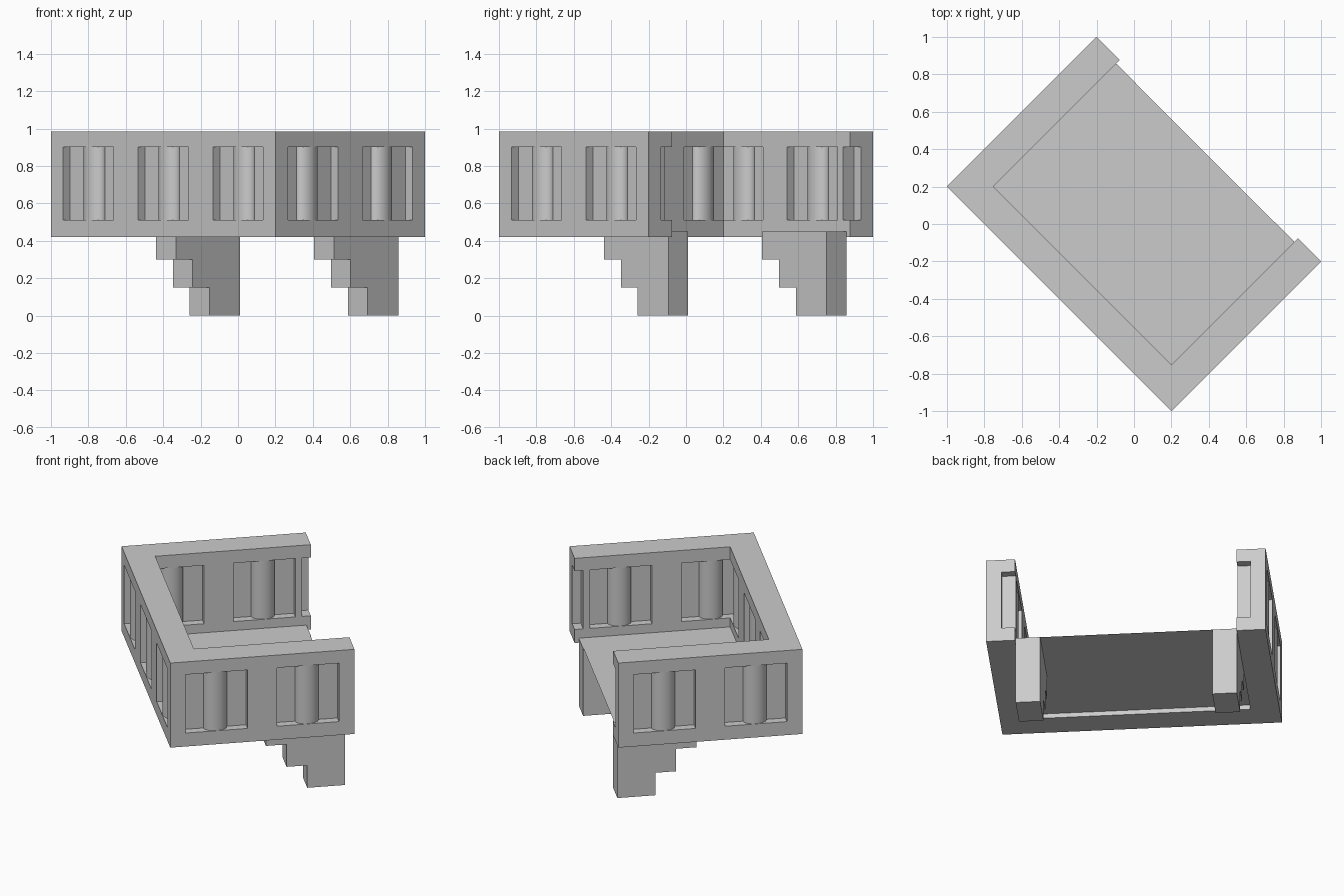
import bpy, bmesh
from math import radians
from mathutils import Matrix

if "Cube" in bpy.data.objects:
    bpy.data.objects.remove(bpy.data.objects["Cube"])

# The balcony is laid out square to the axes, then every part is turned by 45 degrees
TURN = Matrix.Rotation(radians(-45), 4, 'Z')
U, V = 0.849, 0.566          # half length, half depth
T, D = 0.176, 0.053          # wall thickness, panel recess depth
UI, VI = U - T, V - T        # inner faces
Z0, Z1 = 0.42, 0.985         # parapet bottom and top
W0, W1 = 0.51, 0.90          # window bottom and top
HALF = 0.19                  # half window width


def add_object(name, bm):
    bmesh.ops.recalc_face_normals(bm, faces=bm.faces)
    mesh = bpy.data.meshes.new(name)
    bm.to_mesh(mesh)
    bm.free()
    ob = bpy.data.objects.new(name, mesh)
    bpy.context.collection.objects.link(ob)
    return ob


def prism(name, points, offset):
    bm = bmesh.new()
    face = bm.faces.new([bm.verts.new(p) for p in points])
    new = bmesh.ops.extrude_face_region(bm, geom=[face])['geom']
    bmesh.ops.translate(bm, vec=offset, verts=[g for g in new if isinstance(g, bmesh.types.BMVert)])
    return add_object(name, bm)


def box(name, x0, x1, y0, y1, z0, z1):
    return prism(name, [(x0, y0, z0), (x1, y0, z0), (x1, y1, z0), (x0, y1, z0)], (0, 0, z1 - z0))


def column(name, x, y, rx, ry):
    bm = bmesh.new()
    bmesh.ops.create_cone(bm, cap_ends=True, segments=32, radius1=1, radius2=1, depth=W1 - W0,
                          matrix=Matrix.Translation((x, y, (W0 + W1) / 2)) @ Matrix.Diagonal((rx, ry, 1, 1)))
    ob = add_object(name, bm)
    for p in ob.data.polygons:
        p.use_smooth = abs(p.normal.z) < 0.5
    parts.append(ob)


parts = []

# Three-sided parapet
outline = [(-U, V), (-U, -V), (U, -V), (U, V), (UI, V), (UI, -VI), (-UI, -VI), (-UI, V)]
parapet = prism("parapet", [(x, y, Z0) for x, y in outline], (0, 0, Z1 - Z0))
parts.append(parapet)

# Recessed windows with half-round columns on both faces of each wall
e = 0.005
A, B = 0.072, 0.05
LU, LV = UI + D, VI + D      # planes of the inner panels
cuts = []
for c in (-0.566, 0, 0.566):
    cuts.append((c - HALF, c + HALF, -V - e, -V + D))
    cuts.append((max(c - HALF, -LU), min(c + HALF, LU), -LV, -VI + e))
    column("front_column_outer", c, -V + D, A, B)
    column("front_column_inner", c, -LV, A, B)
for s in (-1, 1):
    for c in (-0.281, 0.281):
        cuts.append((*sorted((s * (U + e), s * (U - D))), c - HALF, c + HALF))
        cuts.append((*sorted((s * (UI - e), s * LU)), max(c - HALF, -LV), c + HALF))
        column("side_column_outer", s * (U - D), c, B, A)
        column("side_column_inner", s * LU, c, B, A)
    # Notch in the wall end
    cuts.append((*sorted((s * (UI - e), s * 0.756)), V - D, V + e))

for cut in cuts:
    cutter = box("window_cutter", *cut, W0, W1)
    cutter.hide_render = True
    mod = parapet.modifiers.new("window", 'BOOLEAN')
    mod.operation, mod.solver, mod.object = 'DIFFERENCE', 'EXACT', cutter
    bpy.context.view_layer.update()
    result = bpy.data.meshes.new_from_object(
        parapet.evaluated_get(bpy.context.evaluated_depsgraph_get()))
    parapet.modifiers.clear()
    parapet.data = result
    bpy.data.objects.remove(cutter)

# Thin floor
bm = bmesh.new()
bm.faces.new([bm.verts.new(p) for p in
              ((-UI, -VI, 0.45), (UI, -VI, 0.45), (UI, 0.537, 0.45), (-UI, 0.537, 0.45))])
parts.append(add_object("floor", bm))

# Two stepped brackets below
steps = [(0.54, 0), (0.54, 0.449), (0.053, 0.449), (0.053, 0.30), (0.18, 0.30),
         (0.18, 0.15), (0.307, 0.15), (0.307, 0)]
for name, x in (("left_bracket", -0.672), ("right_bracket", 0.523)):
    parts.append(prism(name, [(x, y, z) for y, z in steps], (0.149, 0, 0)))

for ob in parts:
    ob.data.transform(TURN)
